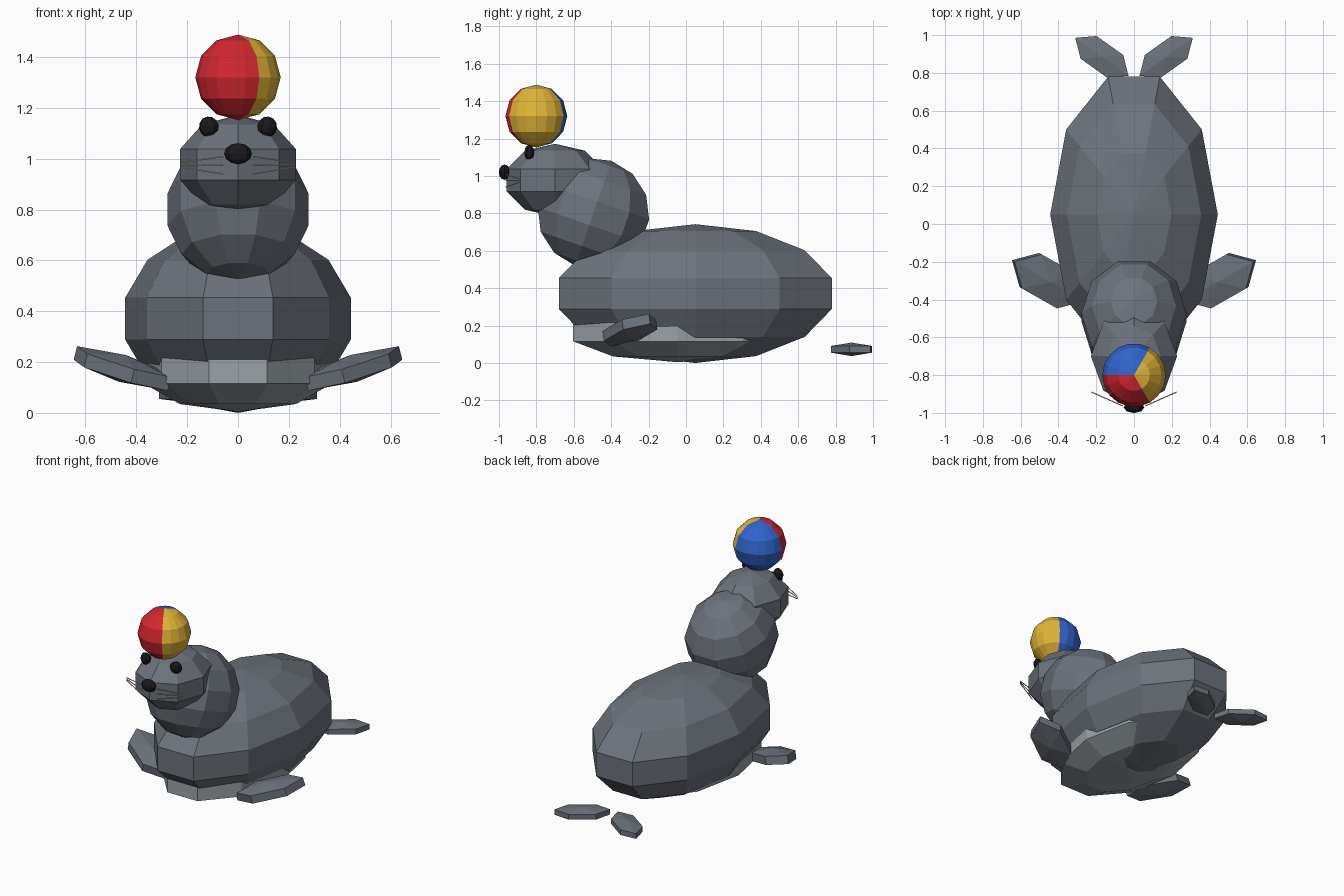
import bpy
from math import sin, cos, pi, radians
from mathutils import Vector

if "Cube" in bpy.data.objects:
    bpy.data.objects.remove(bpy.data.objects["Cube"])


def material(name, r, g, b):
    m = bpy.data.materials.new(name)
    m.diffuse_color = (r, g, b, 1)
    m.use_nodes = True
    m.node_tree.nodes["Principled BSDF"].inputs["Base Color"].default_value = m.diffuse_color
    return m


GREY = material("slate_grey", 0.15, 0.17, 0.20)
PALE = material("pale_grey", 0.32, 0.36, 0.39)
BLACK = material("black", 0.01, 0.01, 0.012)
CREAM = material("cream", 0.75, 0.72, 0.65)
YELLOW = material("yellow", 0.75, 0.46, 0.04)
BLUE = material("blue", 0.03, 0.13, 0.60)
RED = material("red", 0.65, 0.02, 0.03)


def ellipsoid(name, loc, size, segs, rings, mat, rot=(0, 0, 0)):
    """Faceted ellipsoid with poles on z and its first column of points on +x."""
    verts = [(0, 0, 1)]
    for i in range(1, rings):
        t = pi * i / rings
        for j in range(segs):
            a = 2 * pi * j / segs
            verts.append((sin(t) * cos(a), sin(t) * sin(a), cos(t)))
    verts.append((0, 0, -1))
    last = len(verts) - 1
    faces = []
    for j in range(segs):
        k = (j + 1) % segs
        faces.append((0, 1 + j, 1 + k))
        for i in range(rings - 2):
            p, q = 1 + i * segs, 1 + (i + 1) * segs
            faces.append((p + j, q + j, q + k, p + k))
        p = 1 + (rings - 2) * segs
        faces.append((p + j, last, p + k))
    mesh = bpy.data.meshes.new(name)
    sized = [(x * size[0], y * size[1], z * size[2]) for x, y, z in verts]
    mesh.from_pydata(sized, [], faces)
    mesh.materials.append(mat)
    ob = bpy.data.objects.new(name, mesh)
    ob.location = loc
    ob.rotation_euler = [radians(r) for r in rot]
    bpy.context.collection.objects.link(ob)
    return ob


def rod(name, a, b, radius, mat):
    a, b = Vector(a), Vector(b)
    bpy.ops.mesh.primitive_cylinder_add(vertices=5, radius=radius,
                                        depth=(b - a).length, location=(a + b) / 2)
    ob = bpy.context.object
    ob.name = name
    ob.rotation_euler = (b - a).to_track_quat('Z', 'Y').to_euler()
    ob.data.materials.append(mat)


# Torso, belly, neck, head
ellipsoid("body", (0, 0.05, 0.371), (0.455, 0.787, 0.371), 10, 7, GREY)
ellipsoid("belly", (0, -0.043, 0.166), (0.39, 0.62, 0.162), 10, 5, PALE)
ellipsoid("neck", (0, -0.495, 0.80), (0.285, 0.315, 0.297), 10, 7, GREY, (-19, 0, 0))
ellipsoid("head", (0, -0.70, 0.977), (0.24, 0.273, 0.195), 8, 5, GREY)
ellipsoid("nose", (0, -0.97, 1.02), (0.055, 0.031, 0.041), 8, 6, BLACK)

# Mirrored parts
for side, s in (("right", 1), ("left", -1)):
    ellipsoid("eye_" + side, (s * 0.115, -0.838, 1.125), (0.04, 0.027, 0.041),
              8, 6, BLACK, (0, s * 10, s * 15))
    ellipsoid("front_flipper_" + side, (s * 0.455, -0.30, 0.175), (s * 0.255, 0.139, s * 0.055)
              if s > 0 else (0.255, 0.139, 0.055), 6, 3, GREY, (0, s * -16, s * 29.6))
    ellipsoid("rear_flipper_" + side, (s * 0.17, 0.885, 0.073), (0.20, 0.098, 0.036),
              6, 3, GREY, (0, 0, s * 35.5))
    for n in (-1, 0, 1):
        rod("whisker_" + side, (s * 0.06, -0.963, 0.974 + n * 0.034),
            (s * 0.225, -0.89, 0.976 + n * 0.009), 0.003, CREAM)

# Ball with three coloured wedges
SEGS, RINGS = 18, 6
ball = ellipsoid("ball", (0, -0.80, 1.32), (0.168, 0.168, 0.168), SEGS, RINGS, YELLOW)
ball.data.materials.append(BLUE)
ball.data.materials.append(RED)
for f in ball.data.polygons:
    column = f.index // RINGS
    f.material_index = ((column + SEGS // 6) % SEGS) // (SEGS // 3)
